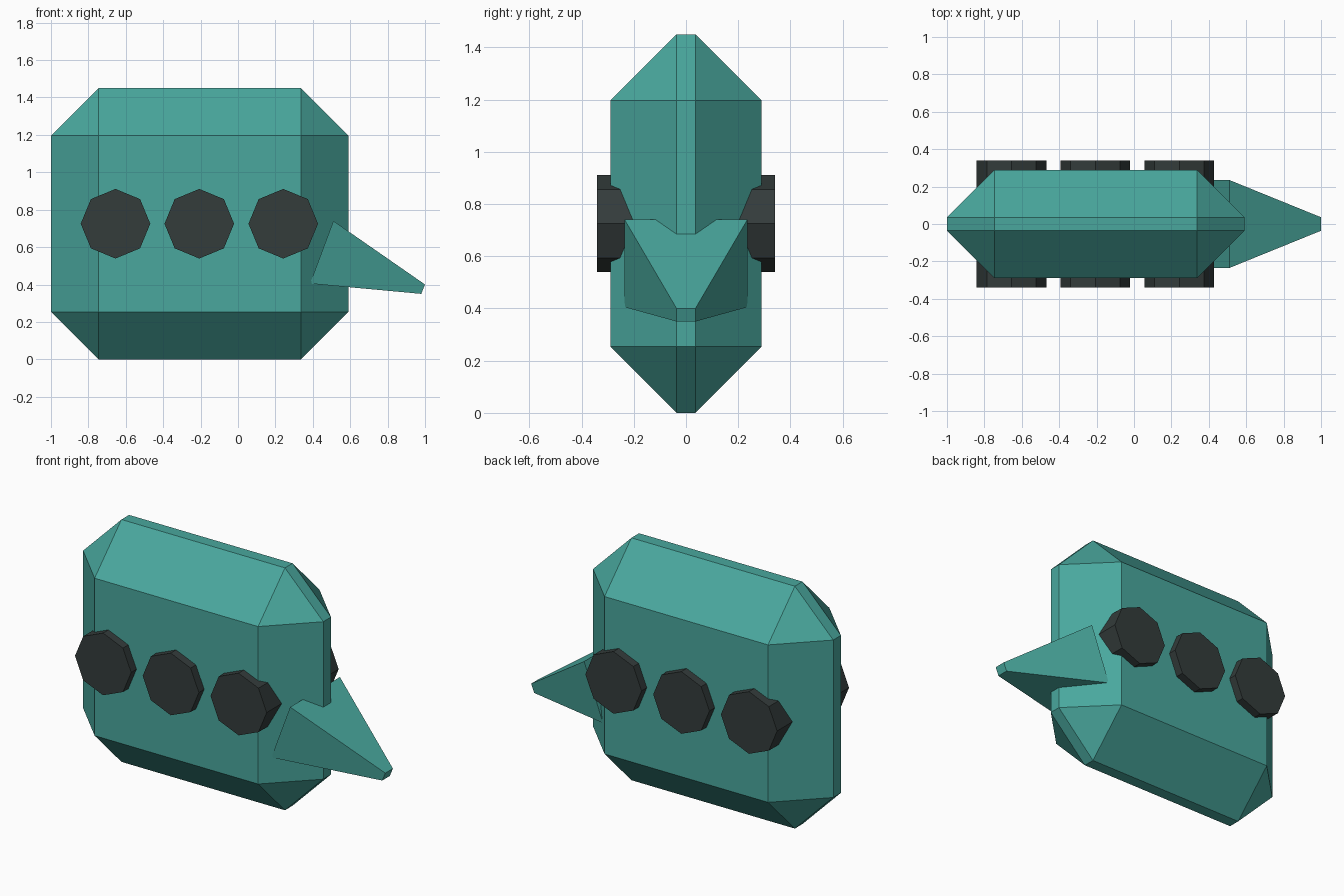
import bpy
import bmesh
from itertools import product
from math import radians
from mathutils import Matrix

default_cube = bpy.data.objects.get("Cube")
if default_cube:
    bpy.data.objects.remove(default_cube, do_unlink=True)


def make_material(name, colour):
    mat = bpy.data.materials.new(name)
    mat.use_nodes = True
    mat.diffuse_color = (*colour, 1)
    mat.node_tree.nodes["Principled BSDF"].inputs["Base Color"].default_value = (*colour, 1)
    return mat


def add_object(name, bm, mat):
    bmesh.ops.recalc_face_normals(bm, faces=bm.faces[:])
    mesh = bpy.data.meshes.new(name)
    bm.to_mesh(mesh)
    bm.free()
    mesh.materials.append(mat)
    obj = bpy.data.objects.new(name, mesh)
    bpy.context.collection.objects.link(obj)
    return obj


def add_hull(name, points, mat):
    """Flat-faced solid wrapped around the points."""
    bm = bmesh.new()
    for p in points:
        bm.verts.new(p)
    bmesh.ops.convex_hull(bm, input=bm.verts[:])
    bmesh.ops.dissolve_limit(bm, angle_limit=radians(1),
                             verts=bm.verts[:], edges=bm.edges[:])
    return add_object(name, bm, mat)


teal = make_material("teal", (0.067, 0.39, 0.34))
charcoal = make_material("charcoal", (0.034, 0.045, 0.044))

# Body: a thin slab with wide chamfers on every edge
centre = (-0.205, 0, 0.725)
half = (0.795, 0.29, 0.725)
chamfer = 0.254
corners = []
for signs in product((-1, 1), repeat=3):
    for full in range(3):
        corners.append([centre[i] + signs[i] * (half[i] - (0 if i == full else chamfer))
                        for i in range(3)])
add_hull("body", corners, teal)

# Snout: a wedge that tapers forward and down to a small blunt tip
snout = []
for side in (-1, 1):
    snout += [(0.51, side * 0.235, 0.74), (0.385, side * 0.235, 0.405),
              (1.0, side * 0.036, 0.40), (0.98, side * 0.036, 0.35)]
add_hull("snout", snout, teal)

# Wheels: three octagonal drums running through the body
for label, x in (("rear", -0.655), ("middle", -0.207), ("front", 0.242)):
    bm = bmesh.new()
    bmesh.ops.create_cone(bm, cap_ends=True, segments=8, radius1=0.186, radius2=0.186,
                          depth=0.68, matrix=Matrix.Translation((x, 0, 0.725))
                          @ Matrix.Rotation(radians(90), 4, "X"))
    add_object(label + "_wheel", bm, charcoal)
